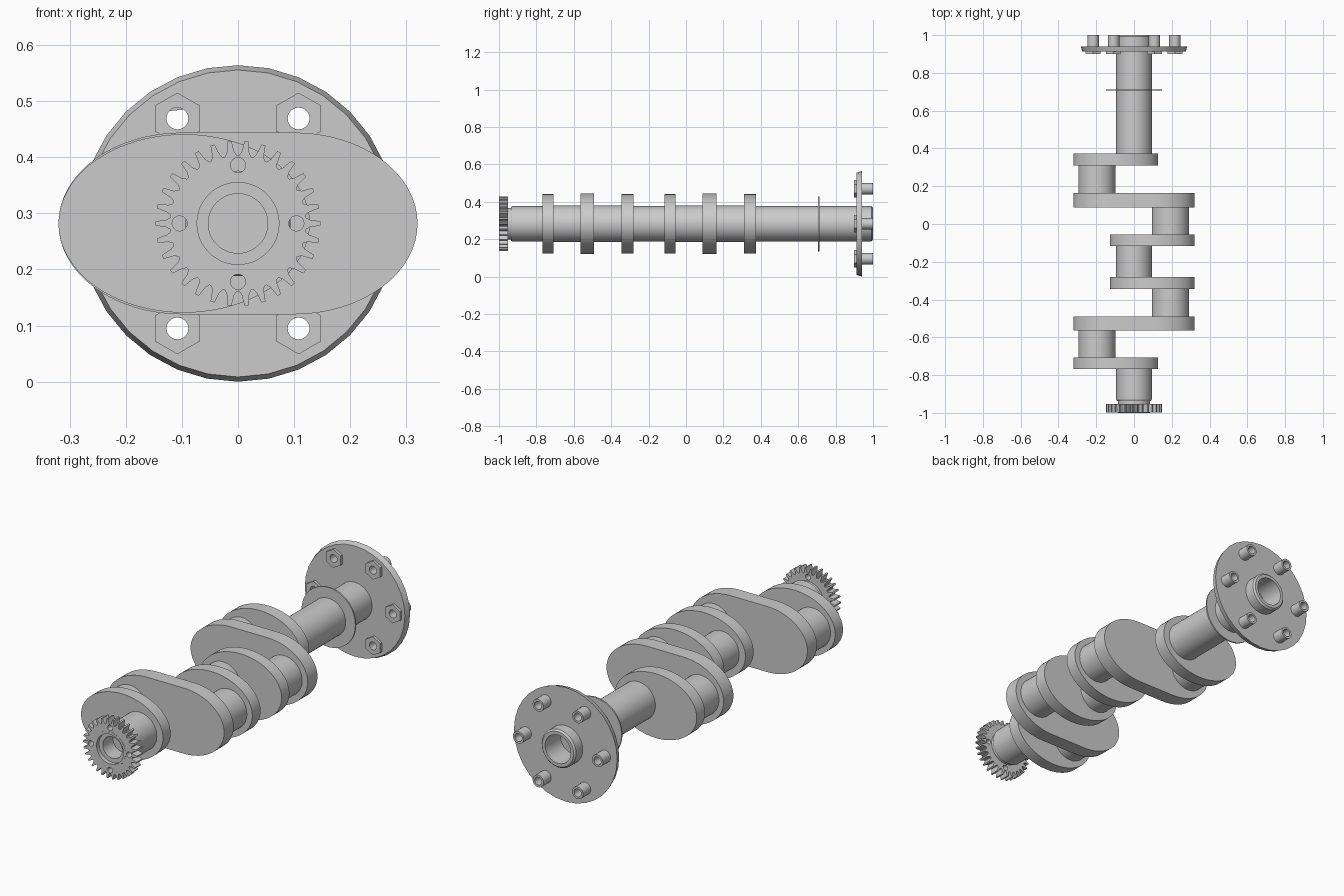
import bpy, bmesh
from math import sin, cos, pi, radians
from mathutils import Matrix, Vector

if "Cube" in bpy.data.objects:
    bpy.data.objects.remove(bpy.data.objects["Cube"])

ZC = 0.282  # height of the crank axis


def finish(ob):
    bm = bmesh.new()
    bm.from_mesh(ob.data)
    bmesh.ops.remove_doubles(bm, verts=bm.verts, dist=1e-5)
    bmesh.ops.recalc_face_normals(bm, faces=bm.faces)
    bm.to_mesh(ob.data)
    bm.free()
    bpy.ops.object.select_all(action='DESELECT')
    ob.select_set(True)
    bpy.context.view_layer.objects.active = ob
    bpy.ops.object.shade_smooth_by_angle(angle=radians(30))
    return ob


def lathe(name, profile, x=0, z=0, seg=48):
    """Spin (radius, y) points around an axis parallel to y."""
    bm = bmesh.new()
    vs = [bm.verts.new((r, y, 0)) for r, y in profile]
    es = [bm.edges.new(p) for p in zip(vs, vs[1:])]
    bmesh.ops.spin(bm, geom=vs + es, cent=(0, 0, 0), axis=(0, 1, 0),
                   angle=2 * pi, steps=seg)
    bmesh.ops.translate(bm, verts=bm.verts, vec=(x, 0, ZC + z))
    me = bpy.data.meshes.new(name)
    bm.to_mesh(me)
    bm.free()
    ob = bpy.data.objects.new(name, me)
    bpy.context.collection.objects.link(ob)
    return finish(ob)


def plate(name, loops, y0, y1):
    """Flat plate in xz from an outline and hole loops, thick from y0 to y1."""
    cu = bpy.data.curves.new(name, 'CURVE')
    cu.dimensions = '2D'
    cu.fill_mode = 'BOTH'
    cu.extrude = (y1 - y0) / 2
    for pts in loops:
        sp = cu.splines.new('POLY')
        sp.points.add(len(pts) - 1)
        for p, (a, b) in zip(sp.points, pts):
            p.co = (a, b, 0, 1)
        sp.use_cyclic_u = True
    ob = bpy.data.objects.new(name, cu)
    bpy.context.collection.objects.link(ob)
    bpy.ops.object.select_all(action='DESELECT')
    ob.select_set(True)
    bpy.context.view_layer.objects.active = ob
    bpy.ops.object.convert(target='MESH')
    ob = bpy.context.view_layer.objects.active
    ob.data.transform(Matrix.Translation((0, (y0 + y1) / 2, ZC)) @ Matrix.Rotation(pi / 2, 4, 'X'))
    return finish(ob)


def arc(cx, cz, rx, rz, n, a0=0, span=2 * pi):
    k = n if span > 6 else n - 1
    return [(cx + rx * cos(a0 + span * i / k), cz + rz * sin(a0 + span * i / k)) for i in range(n)]


# Main shaft: bored front neck, journals, bored rear hub
lathe("front_journal", [(0, -0.90), (0.053, -0.90), (0.053, -0.98), (0.073, -0.98), (0.073, -1),
                        (0.085, -1), (0.085, -0.936), (0.09, -0.936), (0.094, -0.93),
                        (0.094, -0.74), (0, -0.74)])
lathe("centre_journal", [(0, -0.30), (0.094, -0.30), (0.094, -0.10), (0, -0.10)])
lathe("rear_journal", [(0, 0.34), (0.094, 0.34), (0.094, 0.992), (0.086, 1), (0.07, 1),
                       (0.07, 0.88), (0, 0.88)])
lathe("oil_ring", [(0.09, 0.706), (0.147, 0.706), (0.147, 0.713), (0.09, 0.713)])

# Crank pins
for i, (x, a, b) in enumerate([(-0.196, -0.58, -0.69), (0.192, -0.32, -0.51),
                               (0.192, -0.08, 0.11), (-0.196, 0.14, 0.33)]):
    a, b = (-0.73, -0.54) if i == 0 else (a, b)
    lathe(f"crank_pin_{i + 1}", [(0, a), (0.098, a), (0.098, b), (0, b)], x)

# Webs: single ellipses, and long webs joining two ellipses
for i, (side, a, b) in enumerate([(-1, -0.768, -0.708), (1, -0.345, -0.281),
                                  (1, -0.116, -0.056), (-1, 0.309, 0.373)]):
    plate(f"short_web_{i + 1}", [arc(side * 0.096, 0, 0.224, 0.159, 64)], a, b)
for i, (a, b) in enumerate([(-0.565, -0.491), (0.087, 0.163)]):
    plate(f"long_web_{i + 1}", [arc(0.1, 0, 0.22, 0.162, 33, -pi / 2, pi)
                                + arc(-0.1, 0, 0.22, 0.162, 33, pi / 2, pi)], a, b)

# Timing gear with four holes
TEETH = 30
teeth = []
for t in range(TEETH):
    for f, r in ((-0.42, 0.121), (-0.25, 0.128), (-0.12, 0.147), (0.12, 0.147), (0.25, 0.128), (0.42, 0.121)):
        a = 2 * pi * (t + f) / TEETH
        teeth.append((r * cos(a), r * sin(a)))
holes = [arc(0.104 * cos(k * pi / 2), 0.104 * sin(k * pi / 2), 0.0135, 0.0135, 16) for k in range(4)]
plate("timing_gear", [teeth, arc(0, 0, 0.084, 0.084, 48)] + holes, -0.999, -0.952)

# Rear flange with narrower front rim
bolts = [(0.216 * cos(k * pi / 3), 0.216 * sin(k * pi / 3)) for k in range(6)]
flange = plate("rear_flange", [arc(0, 0, 0.282, 0.282, 32), arc(0, 0, 0.092, 0.092, 48)]
               + [arc(x, z, 0.0195, 0.0195, 20) for x, z in bolts], 0.912, 0.94)
for v in flange.data.vertices:
    if v.co.y < 0.92 and Vector((v.co.x, v.co.z - ZC)).length > 0.27:
        v.co.x *= 0.97
        v.co.z = ZC + (v.co.z - ZC) * 0.97

# Hex nuts in front and hollow studs behind the flange
for i, (x, z) in enumerate(bolts):
    plate(f"flange_nut_{i + 1}", [arc(x, z, 0.046, 0.046, 6, pi / 2), arc(x, z, 0.0195, 0.0195, 20)], 0.899, 0.913)
    lathe(f"flange_stud_{i + 1}", [(0.0195, 0.938), (0.03, 0.938), (0.03, 1), (0.0195, 1), (0.0195, 0.938)],
          x, z, 20)
